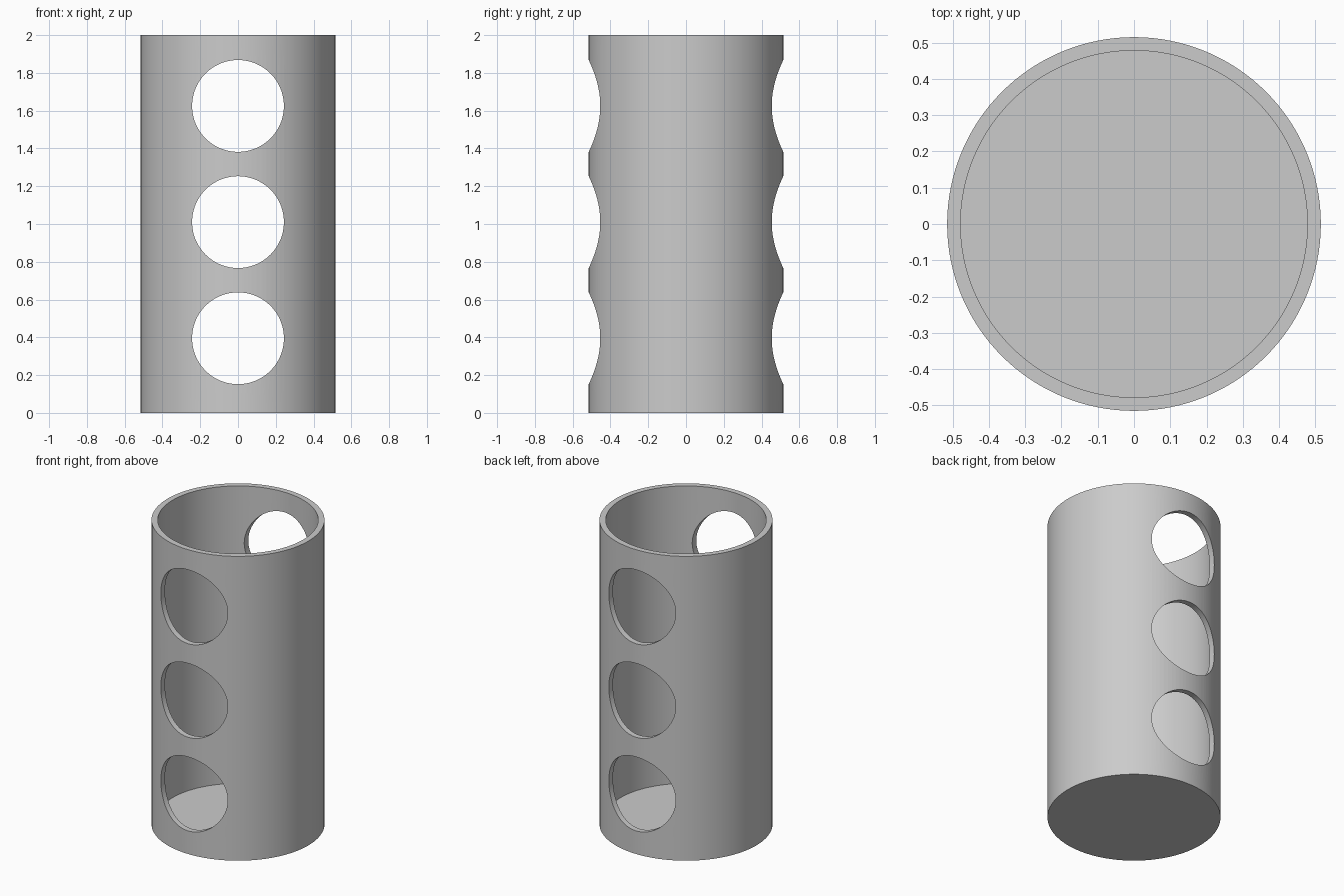
import bpy
import math

cube = bpy.data.objects.get("Cube")
if cube:
    bpy.data.objects.remove(cube, do_unlink=True)

OUTER, INNER, HEIGHT, FLOOR = 0.515, 0.478, 2.0, 0.045
HOLE_RADIUS = 0.243

grey = bpy.data.materials.new("grey")
grey.use_nodes = True
grey.diffuse_color = (0.6, 0.6, 0.6, 1)
grey.node_tree.nodes["Principled BSDF"].inputs["Base Color"].default_value = grey.diffuse_color


def cylinder(name, radius, depth, location, rotation=(0, 0, 0)):
    bpy.ops.mesh.primitive_cylinder_add(vertices=128, radius=radius, depth=depth,
                                        location=location, rotation=rotation)
    obj = bpy.context.object
    obj.name = name
    obj.data.materials.append(grey)
    return obj


# Closed-bottom tube body
body = cylinder("holder_body", OUTER, HEIGHT, (0, 0, HEIGHT / 2))

# Cavity, then three round holes through front and back
cutters = [cylinder("cavity_cutter", INNER, HEIGHT, (0, 0, FLOOR + HEIGHT / 2))]
for z in (0.395, 1.01, 1.625):
    cutters.append(cylinder("hole_cutter", HOLE_RADIUS, 1.5, (0, 0, z), (math.pi / 2, 0, 0)))

bpy.ops.object.select_all(action="DESELECT")
body.select_set(True)
bpy.context.view_layer.objects.active = body
for cutter in cutters:
    cut = body.modifiers.new("cut", "BOOLEAN")
    cut.operation = "DIFFERENCE"
    cut.solver = "EXACT"
    cut.object = cutter
    bpy.ops.object.modifier_apply(modifier=cut.name)
for cutter in cutters:
    bpy.data.objects.remove(cutter, do_unlink=True)

# Smooth walls with crisp rims
bpy.ops.object.shade_smooth_by_angle(angle=math.radians(30))
